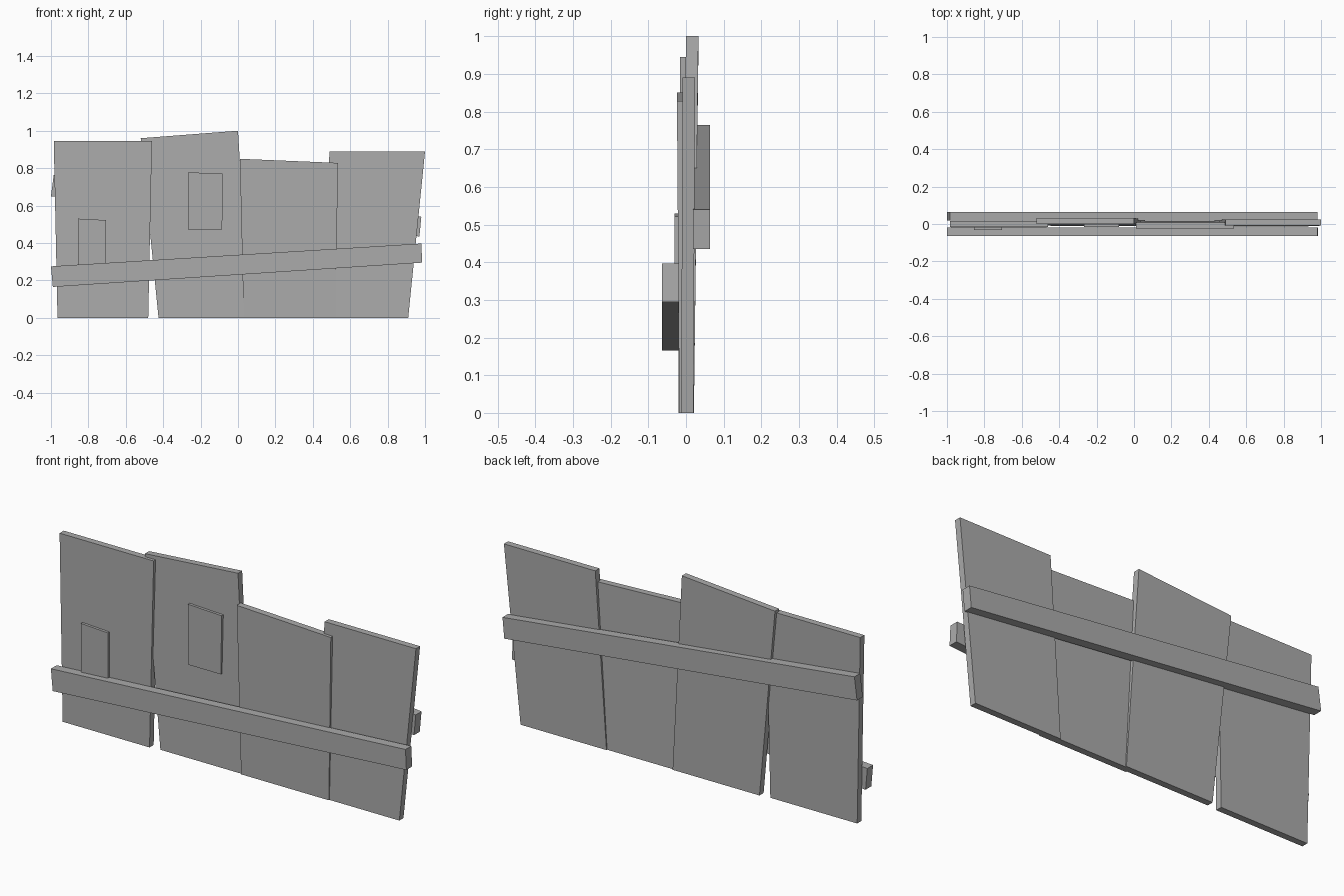
import bpy
import bmesh

cube = bpy.data.objects.get("Cube")
if cube:
    bpy.data.objects.remove(cube, do_unlink=True)

grey = bpy.data.materials.new("weathered grey")
grey.use_nodes = True
GREY = (0.41, 0.41, 0.41, 1)
grey.diffuse_color = GREY
grey.node_tree.nodes["Principled BSDF"].inputs["Base Color"].default_value = GREY


def board(name, outline, thickness, y_top, y_bottom=None):
    """Slab from four (x, z) corners: two top, then two bottom; y_* is its front face."""
    if y_bottom is None:
        y_bottom = y_top
    depths = (y_top, y_top, y_bottom, y_bottom)
    bm = bmesh.new()
    front = [bm.verts.new((x, y, z)) for (x, z), y in zip(outline, depths)]
    back = [bm.verts.new((x, y + thickness, z)) for (x, z), y in zip(outline, depths)]
    bm.faces.new(front)
    bm.faces.new(back[::-1])
    for i in range(4):
        j = (i + 1) % 4
        bm.faces.new((front[i], back[i], back[j], front[j]))
    bmesh.ops.recalc_face_normals(bm, faces=bm.faces)
    mesh = bpy.data.meshes.new(name)
    bm.to_mesh(mesh)
    bm.free()
    mesh.materials.append(grey)
    obj = bpy.data.objects.new(name, mesh)
    bpy.context.collection.objects.link(obj)
    return obj


# Upright planks, slightly crooked and leaning
PLANK = 0.033
board("plank_far_right", [(-0.985, 0.945), (-0.46, 0.945), (-0.48, 0), (-0.965, 0)], PLANK, -0.016, -0.02)
board("plank_mid_right", [(-0.52, 0.96), (0, 1.0), (0.06, 0), (-0.425, 0)], PLANK, 0.0, -0.012)
board("plank_mid_left", [(0.01, 0.85), (0.535, 0.828), (0.52, 0), (0.03, 0)], PLANK, -0.024, -0.018)
board("plank_far_left", [(0.49, 0.89), (1.0, 0.89), (0.91, 0), (0.43, 0)], PLANK, -0.009, -0.013)

# Cross rails, one on each side
RAIL = 0.046
board("front_rail", [(-1.0, 0.275), (0.98, 0.397), (0.985, 0.295), (-0.99, 0.165)], RAIL, -0.064)
board("back_rail", [(-0.985, 0.765), (0.98, 0.54), (0.97, 0.435), (-1.0, 0.65)], RAIL, 0.018)

# Small repair patches on the front
PATCH = 0.018
board("low_patch", [(-0.855, 0.53), (-0.705, 0.522), (-0.705, 0.23), (-0.855, 0.23)], PATCH, -0.031)
board("high_patch", [(-0.268, 0.778), (-0.08, 0.77), (-0.085, 0.473), (-0.266, 0.473)], PATCH, -0.016)
